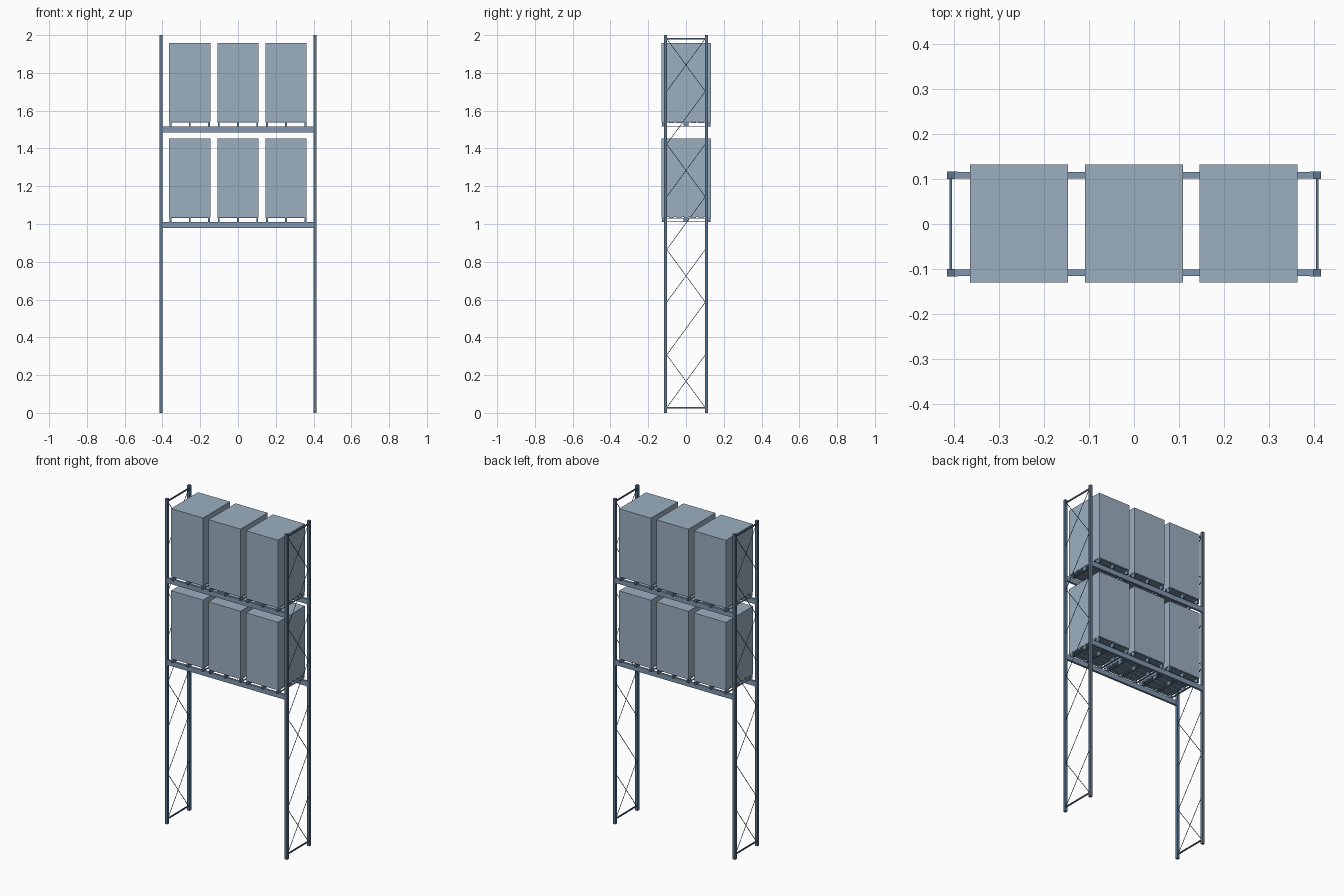
import bpy, bmesh
from mathutils import Vector, Matrix

if "Cube" in bpy.data.objects:
    bpy.data.objects.remove(bpy.data.objects["Cube"])


def material(name, rgb):
    m = bpy.data.materials.new(name)
    m.diffuse_color = (*rgb, 1)
    m.use_nodes = True
    m.node_tree.nodes["Principled BSDF"].inputs["Base Color"].default_value = m.diffuse_color
    return m


POST = material("dark_steel_blue", (0.11, 0.18, 0.27))
BEAM = material("steel_blue", (0.22, 0.31, 0.43))
PALLET = material("pallet_blue", (0.17, 0.27, 0.37))
CARTON = material("slate", (0.33, 0.43, 0.53))


def finish(name, bm, mat):
    mesh = bpy.data.meshes.new(name)
    bm.to_mesh(mesh)
    bm.free()
    mesh.materials.append(mat)
    ob = bpy.data.objects.new(name, mesh)
    bpy.context.collection.objects.link(ob)
    return ob


def add_box(bm, x, y, z):
    """Axis-aligned box from three (min, max) ranges."""
    c = Vector([(a + b) / 2 for a, b in (x, y, z)])
    s = [b - a for a, b in (x, y, z)]
    bmesh.ops.create_cube(bm, size=1, matrix=Matrix.Translation(c) @ Matrix.Diagonal((*s, 1)))


def add_bar(bm, p, q, w, h):
    """Rectangular bar between two points."""
    p, q = Vector(p), Vector(q)
    d = q - p
    rot = d.to_track_quat('Z', 'Y').to_matrix().to_4x4()
    bmesh.ops.create_cube(bm, size=1, matrix=Matrix.Translation((p + q) / 2) @ rot
                          @ Matrix.Diagonal((w, h, d.length, 1)))


def span(c, w):
    return (c - w / 2, c + w / 2)


SHELVES = {"lower": 1.010, "upper": 1.515}   # top of beams
PALLET_X = (-0.2555, 0, 0.2545)
BOX_W, BOX_D = 0.218, 0.263

# End frames: two posts with horizontal and diagonal bracing
Z0, STEP = 0.028, 0.279
for side, sx in (("left", -1), ("right", 1)):
    for end, sy in (("front", -1), ("back", 1)):
        bm = bmesh.new()
        add_box(bm, span(sx * 0.4075, 0.0165), span(sy * 0.1085, 0.0165), (0, 2))
        finish(f"{side}_{end}_post", bm, POST)
    bm = bmesh.new()
    bx = sx * 0.4075
    for z in (Z0, Z0 + 7 * STEP):
        add_box(bm, span(bx, 0.006), (-0.102, 0.102), span(z, 0.008))
    for i in range(7):
        a, b = Z0 + i * STEP, Z0 + (i + 1) * STEP
        add_bar(bm, (bx + 0.001, -0.102, a), (bx + 0.001, 0.102, b), 0.002, 0.003)
        if i % 2 == 0:
            add_bar(bm, (bx - 0.001, 0.102, a), (bx - 0.001, -0.102, b), 0.002, 0.003)
    finish(f"{side}_frame_bracing", bm, POST)

for level, top in SHELVES.items():
    # Load beams with end connectors
    for end, sy in (("front", -1), ("back", 1)):
        bm = bmesh.new()
        add_box(bm, (-0.4, 0.4), span(sy * 0.1085, 0.0135), (top - 0.030, top))
        for sx in (-1, 1):
            add_box(bm, span(sx * 0.396, 0.008), span(sy * 0.1085, 0.0155), (top - 0.031, top + 0.0005))
        finish(f"{level}_{end}_beam", bm, BEAM)

    for n, px in enumerate(PALLET_X, 1):
        # Pallet: runners, blocks, stringers and deck boards
        bm = bmesh.new()
        depth = BOX_D - 0.002
        for x in (-0.102, 0, 0.102):
            add_box(bm, span(px + x, 0.010), span(0.001, depth), (top, top + 0.003))
            add_box(bm, span(px + x, 0.010), span(0.001, depth), (top + 0.019, top + 0.023))
            for y in (-0.115, 0.001, 0.117):
                add_box(bm, span(px + x, 0.010), span(y, 0.026), (top + 0.003, top + 0.019))
        for i in range(7):
            y = -0.115 + i * 0.0387
            add_box(bm, span(px, BOX_W - 0.002), span(y, 0.026), (top + 0.023, top + 0.027))
        finish(f"{level}_pallet_{n}", bm, PALLET)

        # Load: two cartons stacked on the pallet
        for k, part in enumerate(("bottom", "top")):
            z = top + 0.027 + k * 0.208
            bm = bmesh.new()
            add_box(bm, span(px, BOX_W), span(0.001, BOX_D), (z, z + 0.208))
            finish(f"{level}_{part}_carton_{n}", bm, CARTON)
